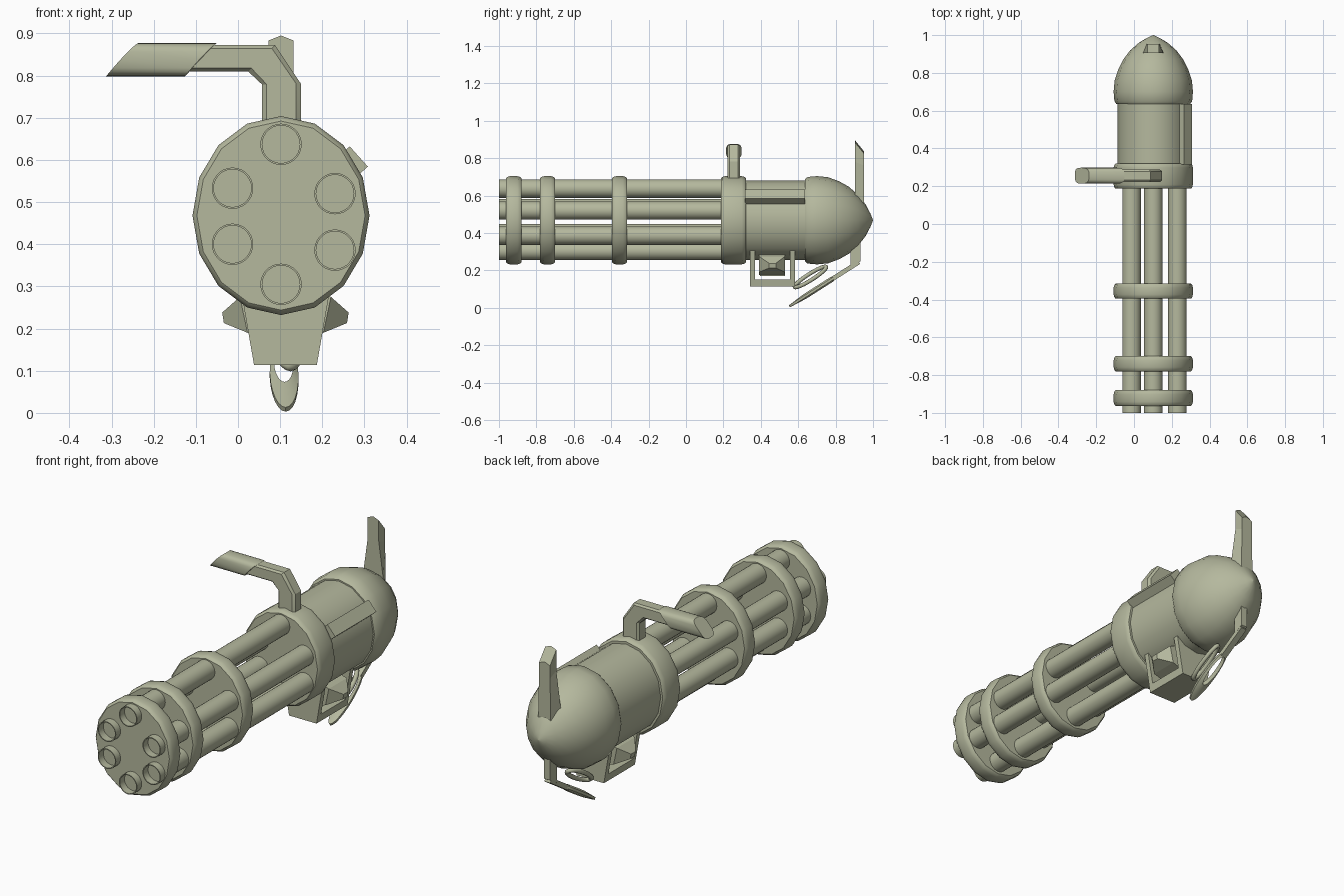
import bpy, bmesh
from math import sin, cos, pi, radians
from mathutils import Vector

cube = bpy.data.objects.get("Cube")
if cube:
    bpy.data.objects.remove(cube, do_unlink=True)

olive = bpy.data.materials.new("olive_grey")
olive.use_nodes = True
colour = (0.46, 0.48, 0.34, 1)
olive.diffuse_color = colour
olive.node_tree.nodes["Principled BSDF"].inputs["Base Color"].default_value = colour

CX, CZ = 0.102, 0.468      # axis of the gun
RX, RZ = 0.21, 0.236       # oval radii of the rings


def finish(name, bm, smooth=None):
    bmesh.ops.remove_doubles(bm, verts=bm.verts, dist=0.0002)
    bmesh.ops.recalc_face_normals(bm, faces=bm.faces)
    mesh = bpy.data.meshes.new(name)
    bm.to_mesh(mesh)
    bm.free()
    mesh.materials.append(olive)
    ob = bpy.data.objects.new(name, mesh)
    bpy.context.collection.objects.link(ob)
    if smooth:
        bpy.ops.object.select_all(action='DESELECT')
        ob.select_set(True)
        bpy.context.view_layer.objects.active = ob
        bpy.ops.object.shade_smooth_by_angle(angle=radians(smooth))
    return ob


def loft(name, loops, smooth=None, closed=False):
    """Skin a row of matching point loops; cap the ends or join them."""
    bm = bmesh.new()
    rows = [[bm.verts.new(p) for p in loop] for loop in loops]
    n = len(rows[0])
    pairs = list(zip(rows, rows[1:]))
    if closed:
        pairs.append((rows[-1], rows[0]))
    else:
        bm.faces.new(rows[0])
        bm.faces.new(rows[-1])
    for a, b in pairs:
        for i in range(n):
            j = (i + 1) % n
            bm.faces.new((a[i], a[j], b[j], b[i]))
    return finish(name, bm, smooth)


def lathe(name, profile, rx=RX, rz=RZ, cx=CX, cz=CZ, sides=16, smooth=40, closed=False):
    """Turn (y, radius factor) pairs round the gun's long axis."""
    loops = [[(cx + rx * r * sin(2 * pi * i / sides), y, cz + rz * r * cos(2 * pi * i / sides))
              for i in range(sides)] for y, r in profile]
    return loft(name, loops, smooth, closed)


def slab_y(name, outline, y0, y1):
    """Extrude an x-z outline along y."""
    return loft(name, [[(x, y, z) for x, z in outline] for y in (y0, y1)])


# Barrels: thin open tubes
for k, (x, z) in enumerate([(CX, 0.637), (-0.013, 0.533), (0.23, 0.52),
                            (-0.013, 0.40), (0.23, 0.386), (CX, 0.305)]):
    lathe(f"barrel_{k + 1}", [(-1, 1), (0.22, 1), (0.22, 0.91), (-1, 0.91)],
          0.049, 0.049, x, z, 28, closed=True)


# Barrel clamps and collar with rounded rims
def ring(name, y0, y1, b=0.022):
    lathe(name, [(y0, 0.95), (y0 + b * 0.3, 0.98), (y0 + b, 1),
                 (y1 - b, 1), (y1 - b * 0.3, 0.98), (y1, 0.95)])


ring("muzzle_clamp", -0.963, -0.88)
ring("front_clamp", -0.78, -0.70)
ring("middle_clamp", -0.395, -0.315)
ring("body_collar", 0.187, 0.32)

# Body and pointed rear dome
lathe("body", [(0.30, 0.9), (0.66, 0.9)])
lathe("rear_dome", [(0.635, 0.93), (0.65, 0.98), (0.70, 1), (0.76, 0.975), (0.82, 0.88),
                    (0.87, 0.76), (0.92, 0.58), (0.96, 0.36), (0.985, 0.16), (1, 0.005)])

# Side rail on the left shoulder
slab_y("side_rail", [(0.265, 0.632), (0.308, 0.584), (0.275, 0.555), (0.232, 0.603)], 0.315, 0.635)

# Carry handle: bent bar, and a slanted sleeve as the grip
bar_inner = [(0.057, 0.66), (0.057, 0.779), (0.024, 0.81), (-0.15, 0.81)]
bar_outer = [(0.149, 0.66), (0.149, 0.781), (0.088, 0.872), (-0.12, 0.872)]
loops = []
for (xi, zi), (xo, zo) in zip(bar_inner, bar_outer):
    a, b = Vector((xi, 0, zi)), Vector((xo, 0, zo))
    loops.append([a.lerp(b, t) + Vector((0, y, 0)) for t, y in
                  [(0, 0.232), (0, 0.278), (0.12, 0.288), (0.88, 0.288),
                   (1, 0.278), (1, 0.232), (0.88, 0.222), (0.12, 0.222)]])
loft("handle_bar", loops, 30)

section = []
for i in range(20):
    a = 2 * pi * i / 20
    s, c = sin(a), cos(a)
    # Squared-off circle
    section.append((0.256 + 0.042 * abs(c) ** 0.6 * (1 if c > 0 else -1),
                    0.8375 + 0.0395 * abs(s) ** 0.6 * (1 if s > 0 else -1)))
loft("handle_grip", [[(x - 0.076 * max(0, (0.877 - z) / 0.079) ** 0.85, y, z) for y, z in section]
                     for x in (-0.237, -0.05)], 40)


# Rear sight fin: flared at the root, roof-shaped and sloped at the tip
def fin_loop(z_front, z_back, w_front, w_back, peak=0):
    return [(CX - w_front, 0.904, z_front), (CX, 0.904, z_front + peak),
            (CX + w_front, 0.904, z_front), (CX + w_back, 0.953, z_back),
            (CX, 0.953, z_back + peak), (CX - w_back, 0.953, z_back)]


loft("rear_sight", [fin_loop(0.5, 0.5, 0.062, 0.038), fin_loop(0.60, 0.56, 0.055, 0.034),
                    fin_loop(0.78, 0.76, 0.03, 0.03), fin_loop(0.883, 0.823, 0.03, 0.03, 0.012)])


# Ammunition feed below the body
def trapezoid(z0, z1, inset=0):
    def half(z):
        return 0.0745 + (z - 0.114) * 0.175 - inset
    xc = 0.1125
    return [(xc - half(z0), z0), (xc + half(z0), z0), (xc + half(z1), z1), (xc - half(z1), z1)]


slab_y("feed_front_wall", trapezoid(0.114, 0.31), 0.342, 0.368)
slab_y("feed_back_wall", trapezoid(0.114, 0.31), 0.557, 0.583)
slab_y("feed_floor", trapezoid(0.114, 0.152), 0.342, 0.583)
slab_y("feed_core", trapezoid(0.17, 0.31, 0.035), 0.395, 0.53)

# Blunt pyramid on each side of the feed
for side, label in ((1, "left"), (-1, "right")):
    xc = 0.1125
    loops = [[(xc + side * x, y, z) for x, y, z in
              [(xb, y0, z0), (xb, y1, z0), (xt, y1, z1), (xt, y0, z1)]]
             for xb, xt, y0, y1, z0, z1 in [(0.04, 0.04, 0.39, 0.53, 0.175, 0.295),
                                            (0.09, 0.108, 0.39, 0.53, 0.19, 0.275),
                                            (0.146, 0.15, 0.445, 0.48, 0.213, 0.238)]]
    loft(f"feed_pyramid_{label}", loops)

# Lower lever: a drop strut, a sloping arm, and a leaf-shaped loop at the tip
tip = Vector((0.113, 0.553, 0.008))
top = Vector((CX, 0.925, 0.245))
along = (top - tip).normalized()
across = Vector((1, 0, 0))
up = along.cross(across).normalized()
loft("lever_strut", [[(CX + x, y, z + (y - 0.93) * slope) for x, y in
                      [(-0.017, 0.88), (0.017, 0.88), (0.017, 0.933), (-0.017, 0.933)]]
                     for z, slope in ((0.42, 0), (0.247, 0.62))])
length = (top - tip).length
loft("lever_arm", [[tip + along * t + across * x + up * h for x, h in
                    [(-0.016, -0.012), (0.016, -0.012), (0.016, 0.012), (-0.016, 0.012)]]
                   for t in (0.27, length)])

loops = []
for i in range(24):
    a = 2 * pi * i / 24
    outer = tip + along * (0.15 - 0.15 * cos(a)) + across * 0.034 * sin(a)
    inner = tip + along * (0.185 - 0.085 * cos(a)) + across * 0.023 * sin(a)
    loops.append([outer - up * 0.006, outer + up * 0.006, inner + up * 0.014, inner - up * 0.014])
loft("lever_loop", loops, 40, closed=True)

# Small trigger ring above the lever
centre = Vector((0.115, 0.665, 0.165))
tilted = (across + up * 0.6).normalized()
normal = along.cross(tilted)
loops = []
for i in range(24):
    a = 2 * pi * i / 24
    spoke = along * 0.1 * cos(a) + tilted * 0.032 * sin(a)
    out = (along * 0.4 * cos(a) + tilted * sin(a)).normalized()
    loops.append([centre + spoke + out * 0.011 * cos(b) + normal * 0.011 * sin(b)
                  for b in [2 * pi * j / 8 for j in range(8)]])
loft("trigger_ring", loops, 60, closed=True)
